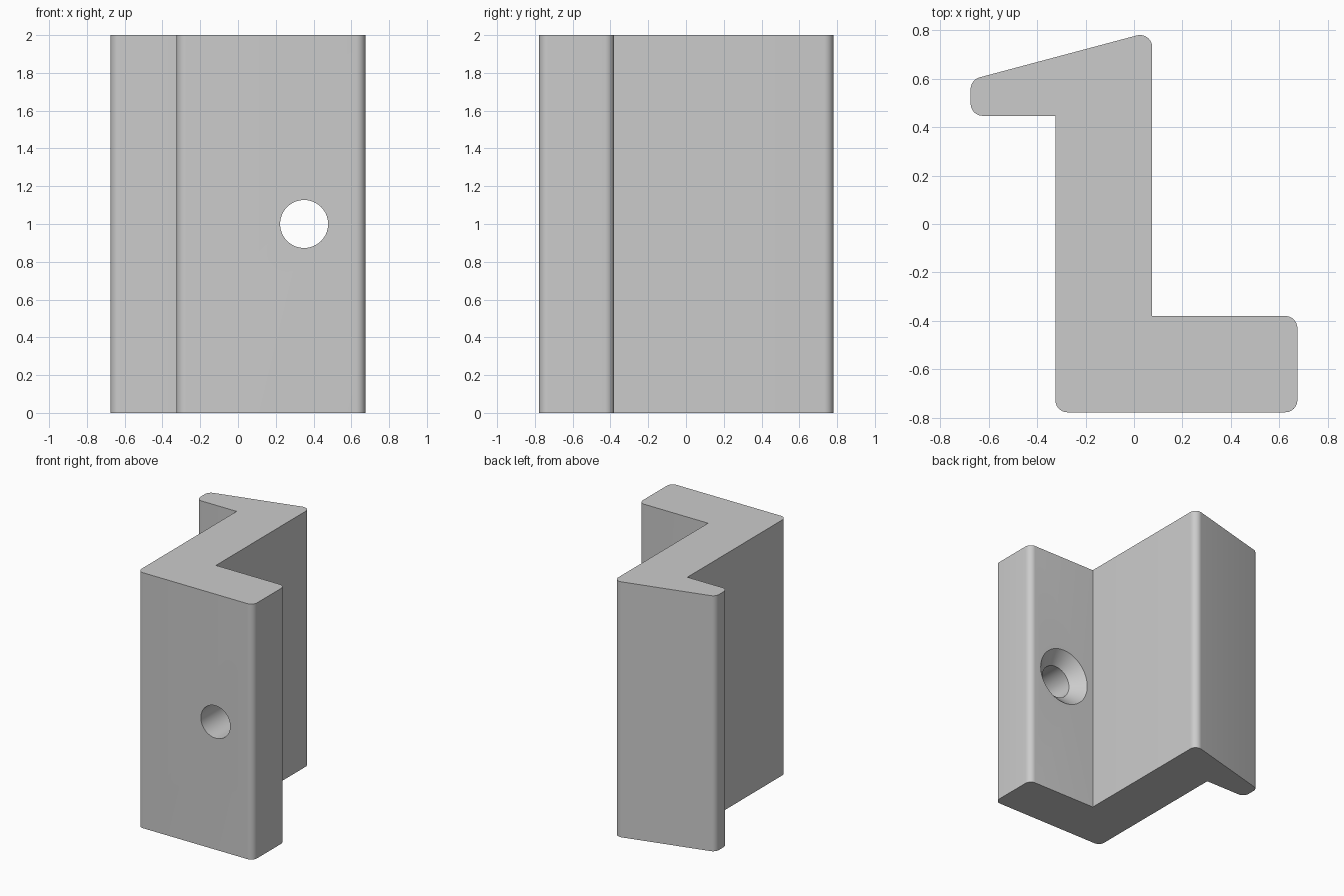
import bpy
import bmesh
import math
from mathutils import Vector, Matrix

cube = bpy.data.objects.get("Cube")
if cube:
    bpy.data.objects.remove(cube, do_unlink=True)

HEIGHT = 2.0
FILLET = 0.05

grey = bpy.data.materials.new("plain_grey")
grey.use_nodes = True
colour = (0.6, 0.6, 0.6, 1)
grey.diffuse_color = colour
grey.node_tree.nodes["Principled BSDF"].inputs["Base Color"].default_value = colour


def round_corner(prev, corner, nxt, radius, steps=10):
    """Points of an arc tangent to both sides of a corner."""
    a, b = (prev - corner).normalized(), (nxt - corner).normalized()
    half = a.angle(b) / 2
    centre = corner + (a + b).normalized() * radius / math.sin(half)
    start = corner + a * radius / math.tan(half) - centre
    end = corner + b * radius / math.tan(half) - centre
    sweep = math.pi - 2 * half
    return [centre + (start * math.sin(sweep * (1 - i / steps))
                      + end * math.sin(sweep * i / steps)) / math.sin(sweep)
            for i in range(steps + 1)]


def make_object(name, bm):
    bmesh.ops.recalc_face_normals(bm, faces=bm.faces)
    mesh = bpy.data.meshes.new(name)
    bm.to_mesh(mesh)
    bm.free()
    mesh.materials.append(grey)
    obj = bpy.data.objects.new(name, mesh)
    bpy.context.collection.objects.link(obj)
    return obj


# Bracket outline: x, y, and whether the corner is rounded
outline = [
    (-0.325, -0.778, True), (0.675, -0.778, True), (0.675, -0.38, True),
    (0.075, -0.38, False), (0.075, 0.796, True), (-0.675, 0.596, True),
    (-0.675, 0.447, True), (-0.325, 0.447, False),
]
corners = [Vector(p[:2]) for p in outline]
points = []
for i, (x, y, rounded) in enumerate(outline):
    if rounded:
        points += round_corner(corners[i - 1], corners[i],
                               corners[(i + 1) % len(corners)], FILLET)
    else:
        points.append(corners[i])

# Extruded bracket
bm = bmesh.new()
base = bm.faces.new([bm.verts.new((p.x, p.y, 0)) for p in points])
extruded = bmesh.ops.extrude_face_region(bm, geom=[base], use_keep_orig=True)
top = [v for v in extruded["geom"] if isinstance(v, bmesh.types.BMVert)]
bmesh.ops.translate(bm, verts=top, vec=(0, 0, HEIGHT))
bracket = make_object("bracket", bm)

# Countersunk screw hole: a turned cutter along y (radius, y)
bm = bmesh.new()
turned = [(0, -0.9), (0.127, -0.9), (0.127, -0.475), (0.232, -0.37), (0, -0.37)]
verts = [bm.verts.new((r, y, 0)) for r, y in turned]
edges = [bm.edges.new(pair) for pair in zip(verts, verts[1:])]
bmesh.ops.spin(bm, geom=verts + edges, cent=(0, 0, 0), axis=(0, 1, 0),
               angle=math.tau, steps=64, use_merge=True)
bmesh.ops.remove_doubles(bm, verts=bm.verts, dist=0.0001)
bmesh.ops.transform(bm, verts=bm.verts,
                    matrix=Matrix.Translation((0.35, 0, HEIGHT / 2)))
cutter = make_object("screw_hole_cutter", bm)
cutter.hide_render = True

# Cut the hole, then discard the cutter
cut = bracket.modifiers.new("screw_hole", "BOOLEAN")
cut.operation = "DIFFERENCE"
cut.solver = "EXACT"
cut.object = cutter
bpy.ops.object.select_all(action="DESELECT")
bpy.context.view_layer.objects.active = bracket
bracket.select_set(True)
bpy.ops.object.modifier_apply(modifier=cut.name)
bpy.data.objects.remove(cutter, do_unlink=True)
bpy.ops.object.shade_smooth_by_angle(angle=math.radians(30))
